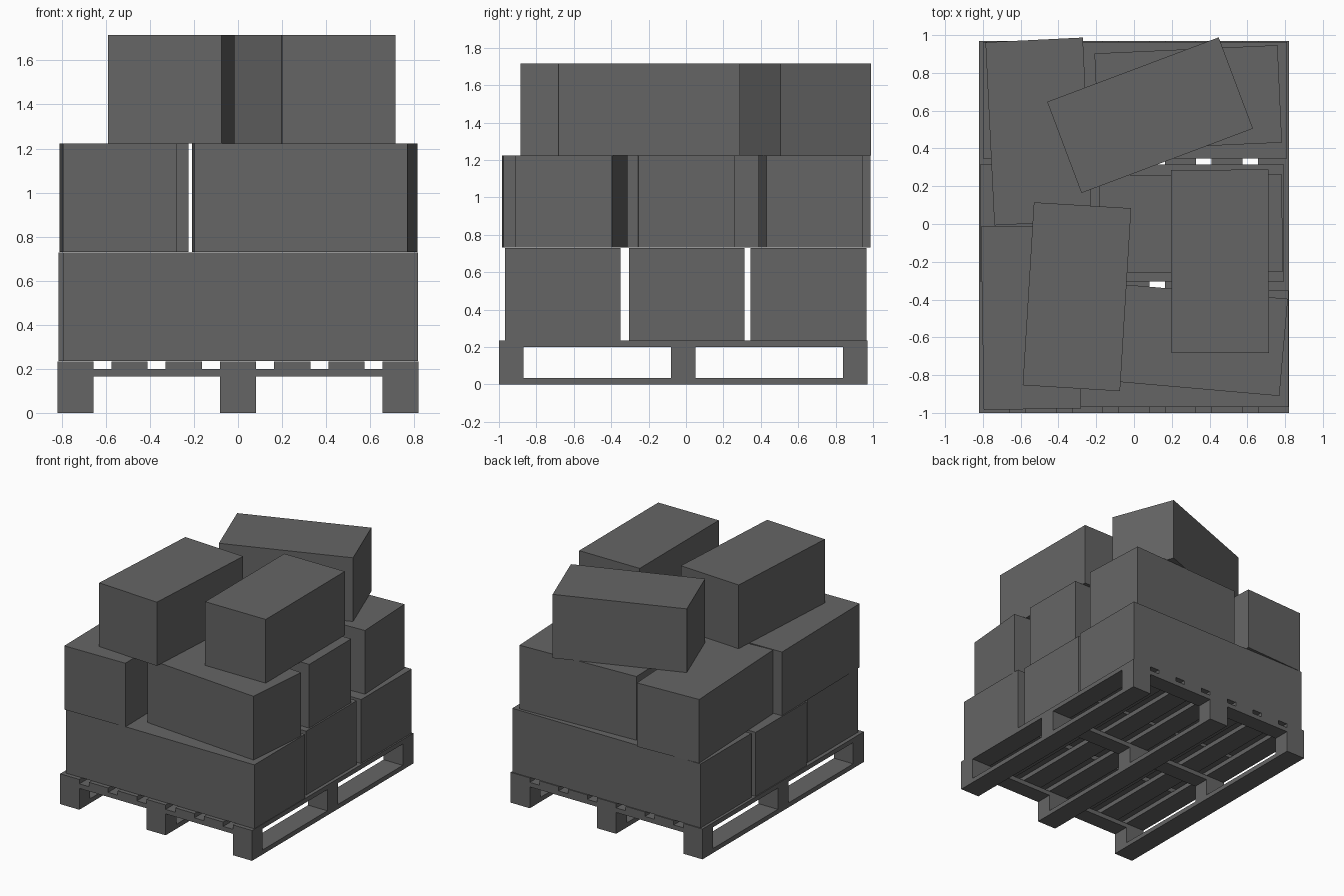
import bpy, bmesh, math
from mathutils import Matrix

if "Cube" in bpy.data.objects:
    bpy.data.objects.remove(bpy.data.objects["Cube"])

grey = bpy.data.materials.new("dark_grey")
grey.diffuse_color = (0.13, 0.13, 0.13, 1)
grey.use_nodes = True
grey.node_tree.nodes["Principled BSDF"].inputs["Base Color"].default_value = grey.diffuse_color


def cuboid(name, size, centre, turn=0):
    """Box of the given size, turned about z by some degrees."""
    bm = bmesh.new()
    bmesh.ops.create_cube(bm, size=1, matrix=Matrix.Diagonal((*size, 1)))
    mesh = bpy.data.meshes.new(name)
    bm.to_mesh(mesh)
    bm.free()
    mesh.materials.append(grey)
    ob = bpy.data.objects.new(name, mesh)
    ob.location = centre
    ob.rotation_euler.z = math.radians(turn)
    bpy.context.collection.objects.link(ob)
    return ob


# Pallet dimensions
W, L, YC = 1.64, 1.97, -0.015
T = 0.035
BOARD, BLOCK_L = 0.164, 0.13
xs = [i * (W - BOARD) / 2 for i in (-1, 0, 1)]
ys = [YC + i * (L - BLOCK_L) / 2 for i in (-1, 0, 1)]

# Bottom runners and blocks
for x in xs:
    cuboid("pallet_runner", (BOARD, L, T), (x, YC, T / 2))
    for y in ys:
        cuboid("pallet_block", (BOARD, BLOCK_L, 0.13), (x, y, 0.1))

# Cross planks above the blocks
for y in ys:
    cuboid("pallet_cross_plank", (W, BLOCK_L, T), (0, y, 0.1825))

# Seven deck boards
for i in range(7):
    cuboid("pallet_deck_board", (BOARD, L, T),
           (-W / 2 + BOARD / 2 + i * (W - BOARD) / 6, YC, 0.2165))

# Bottom layer: three long cartons
for x, y in ((0.013, -0.66), (-0.01, 0.005), (0.005, 0.655)):
    cuboid("long_carton", (1.61, 0.618, 0.494), (x, y, 0.482))

# Middle and upper layers: short cartons as (x, y, turn)
layers = {
    "middle_carton": (0.977, [(-0.505, 0.49, 92.8), (-0.545, -0.495, 90.9),
                              (0.287, 0.667, 2.6), (0.3, 0.002, 0.3),
                              (0.309, -0.611, -5.0)]),
    "upper_carton": (1.469, [(0.085, 0.576, 20.6), (-0.302, -0.385, 86.5),
                             (0.455, -0.198, 90.2)]),
}
for name, (z, spots) in layers.items():
    for x, y, turn in spots:
        cuboid(name, (0.97, 0.516, 0.492), (x, y, z), turn)
